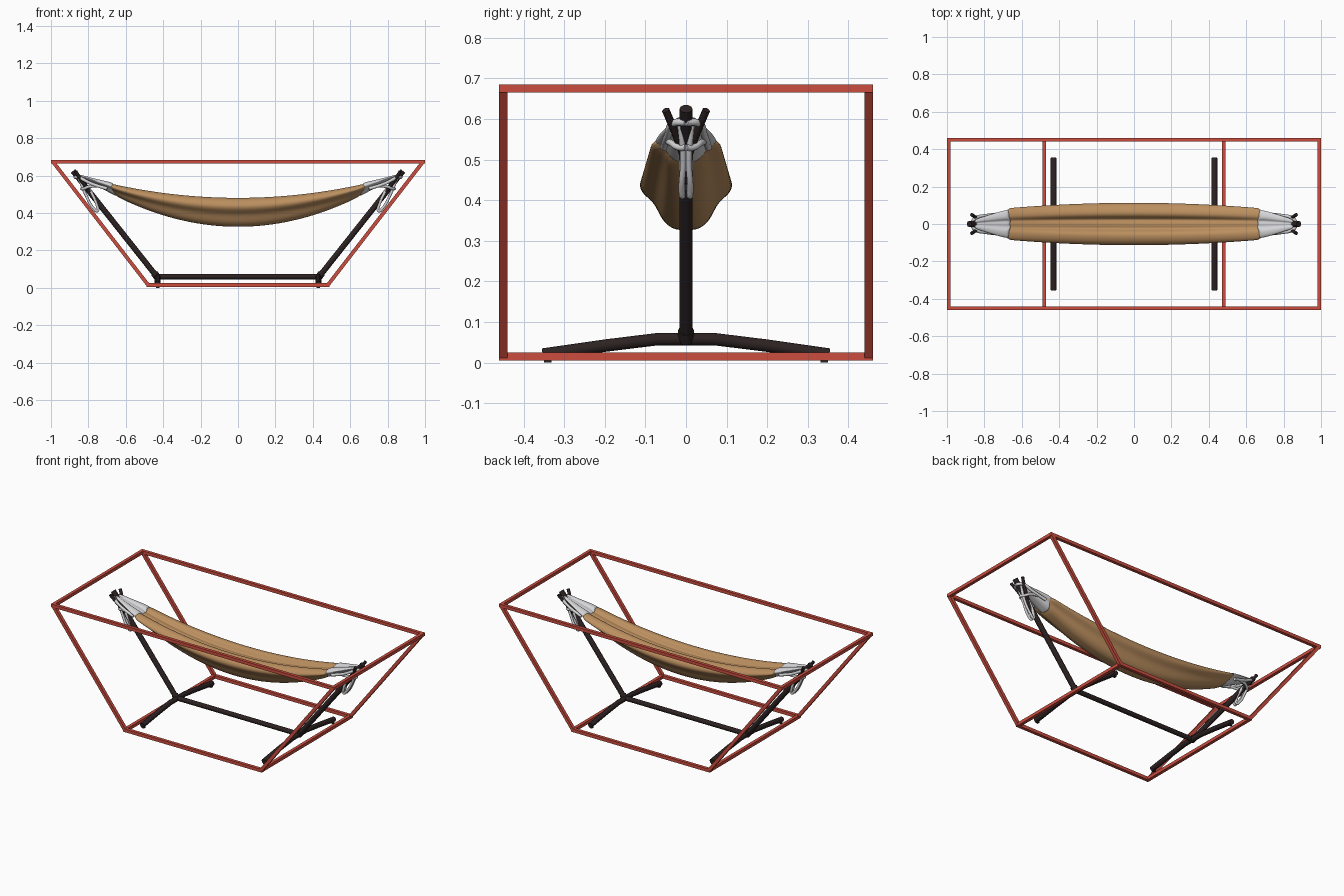
import bpy, bmesh, math
from mathutils import Vector

if "Cube" in bpy.data.objects:
    bpy.data.objects.remove(bpy.data.objects["Cube"])


def material(name, rgb):
    m = bpy.data.materials.new(name)
    m.diffuse_color = (*rgb, 1)
    m.use_nodes = True
    m.node_tree.nodes["Principled BSDF"].inputs["Base Color"].default_value = m.diffuse_color
    return m


RED = material("red paint", (0.60, 0.075, 0.05))
DARK = material("dark wood", (0.026, 0.016, 0.016))
TAN = material("tan cloth", (0.50, 0.275, 0.115))
WHITE = material("white rope", (0.66, 0.66, 0.68))


def finish(bm, name, mat, smooth=False):
    bmesh.ops.recalc_face_normals(bm, faces=bm.faces)
    me = bpy.data.meshes.new(name)
    bm.to_mesh(me)
    bm.free()
    me.materials.append(mat)
    for p in me.polygons:
        p.use_smooth = smooth
    ob = bpy.data.objects.new(name, me)
    bpy.context.collection.objects.link(ob)
    return ob


def bar(name, a, b, w, mat, extend=0.0):
    """Square bar from a to b."""
    a, b = Vector(a), Vector(b)
    d = b - a
    bm = bmesh.new()
    bmesh.ops.create_cube(bm, size=1)
    for v in bm.verts:
        v.co = Vector((v.co.x * w, v.co.y * w, v.co.z * (d.length + 2 * extend)))
    ob = finish(bm, name, mat)
    ob.rotation_euler = d.to_track_quat('Z', 'Y').to_euler()
    ob.location = (a + b) / 2
    return ob


def tube(name, pts, r, mat, smooth_path=False, cyclic=False):
    """Round tube along a path, turned into a mesh."""
    cu = bpy.data.curves.new(name, 'CURVE')
    cu.dimensions = '3D'
    cu.bevel_depth = r
    cu.bevel_resolution = 3
    cu.use_fill_caps = True
    cu.resolution_u = 6
    sp = cu.splines.new('BEZIER')
    sp.bezier_points.add(len(pts) - 1)
    sp.use_cyclic_u = cyclic
    for bp, p in zip(sp.bezier_points, pts):
        bp.co = p
        bp.handle_left_type = bp.handle_right_type = 'AUTO' if smooth_path else 'VECTOR'
    cu.materials.append(mat)
    ob = bpy.data.objects.new(name, cu)
    bpy.context.collection.objects.link(ob)
    bpy.ops.object.select_all(action='DESELECT')
    bpy.context.view_layer.objects.active = ob
    ob.select_set(True)
    bpy.ops.object.convert(target='MESH')
    bpy.ops.object.shade_smooth_by_angle(angle=math.radians(40))
    return ob


def loft(name, rings, mat):
    """Skin closed rings, cap the ends and smooth."""
    bm = bmesh.new()
    vs = [[bm.verts.new(p) for p in ring] for ring in rings]
    n = len(vs[0])
    for r0, r1 in zip(vs, vs[1:]):
        for i in range(n):
            bm.faces.new((r0[i], r0[(i + 1) % n], r1[(i + 1) % n], r1[i]))
    bm.faces.new(vs[0])
    bm.faces.new(vs[-1])
    ob = finish(bm, name, mat, True)
    sub = ob.modifiers.new("smooth", 'SUBSURF')
    sub.levels = sub.render_levels = 2
    return ob


# Red outer frame: two trapezoid sides joined by cross bars
W, Y = 0.02, 0.45
for s, side in ((-1, "front"), (1, "back")):
    y = s * Y
    bar(f"{side}_top_rail", (-0.99, y, 0.675), (0.99, y, 0.675), W, RED, W / 2)
    bar(f"{side}_bottom_rail", (-0.48, y, 0.015), (0.48, y, 0.015), W, RED, W / 2)
    for e in (-1, 1):
        bar(f"{side}_slanted_post", (e * 0.48, y, 0.015), (e * 0.99, y, 0.675), W, RED)
for e in (-1, 1):
    bar("top_cross_bar", (e * 0.99, -Y, 0.675), (e * 0.99, Y, 0.675), W, RED)
    bar("bottom_cross_bar", (e * 0.48, -Y, 0.015), (e * 0.48, Y, 0.015), W, RED)

# Dark stand
tube("base_beam", [(-0.43, 0, 0.06), (0.43, 0, 0.06)], 0.015, DARK)
for e in (-1, 1):
    x = e * 0.43
    tube("foot", [(x, -0.353, 0.02), (x, -0.2, 0.042), (x, -0.07, 0.058),
                  (x, 0.07, 0.058), (x, 0.2, 0.042), (x, 0.353, 0.02)], 0.016, DARK)
    tube("arm", [(x, 0, 0.055), (e * 0.882, 0, 0.625)], 0.016, DARK)
    tube("arm_collar", [(x, 0, 0.055), (e * 0.448, 0, 0.079)], 0.02, DARK)
    for s in (-1, 1):
        tube("hook_prong", [(e * 0.79, s * 0.008, 0.515), (e * 0.835, s * 0.028, 0.57),
                            (e * 0.868, s * 0.05, 0.622)], 0.0095, DARK)
        bar("foot_pad", (x, s * 0.34, 0), (x, s * 0.34, 0.012), 0.018, DARK)

# Folded cloth section: half outline as (width, height) from bottom to top
HALF = [(0.0, 0.0), (0.25, -0.01), (0.5, 0.12), (0.62, 0.30), (0.74, 0.46), (0.97, 0.58),
        (1.06, 0.74), (0.90, 0.93), (0.62, 1.02), (0.38, 1.0), (0.24, 0.78), (0.10, 0.84)]
SECTION = HALF + [(-w, h) for w, h in reversed(HALF[1:])]


def ring(x, half, zb, zt, tilt=0.0):
    return [(x + tilt * (h - 0.5), w * half, zb + h * (zt - zb)) for w, h in SECTION]


# Hanging cloth
rings = []
for i in range(25):
    t = -1 + i / 12
    rings.append(ring(t * 0.685, 0.111 - 0.03 * t * t, 0.327 + 0.168 * t * t,
                      0.48 + 0.083 * t * t, 0.045 * t))
loft("hammock_cloth", rings, TAN)

# White gathered ends with straps and hanging loops
ENDS = [(0.655, 0.073, 0.488, 0.56), (0.675, 0.074, 0.497, 0.565), (0.72, 0.063, 0.522, 0.576),
        (0.77, 0.048, 0.546, 0.587), (0.82, 0.032, 0.567, 0.602), (0.85, 0.022, 0.578, 0.608)]
for e in (-1, 1):
    loft("gathered_end", [ring(e * x, w, zb, zt, e * 0.02) for x, w, zb, zt in ENDS], WHITE)
    for s in (-1, 1):
        tube("end_strap", [(e * 0.70, s * 0.055, 0.53), (e * 0.79, s * 0.045, 0.56),
                           (e * 0.85, s * 0.03, 0.59), (e * 0.873, 0, 0.592)],
             0.009, WHITE, True)
        tube("side_strap", [(e * 0.75, s * 0.045, 0.545), (e * 0.80, s * 0.035, 0.54),
                            (e * 0.825, s * 0.018, 0.53), (e * 0.838, 0, 0.53)],
             0.008, WHITE, True)
        tube("hanging_loop", [(e * 0.85, s * 0.014, 0.585), (e * 0.815, s * 0.007, 0.50),
                              (e * 0.772, s * 0.011, 0.425), (e * 0.752, s * 0.009, 0.411),
                              (e * 0.752, s * 0.009, 0.435), (e * 0.798, s * 0.01, 0.535)],
             0.0075, WHITE, True)
